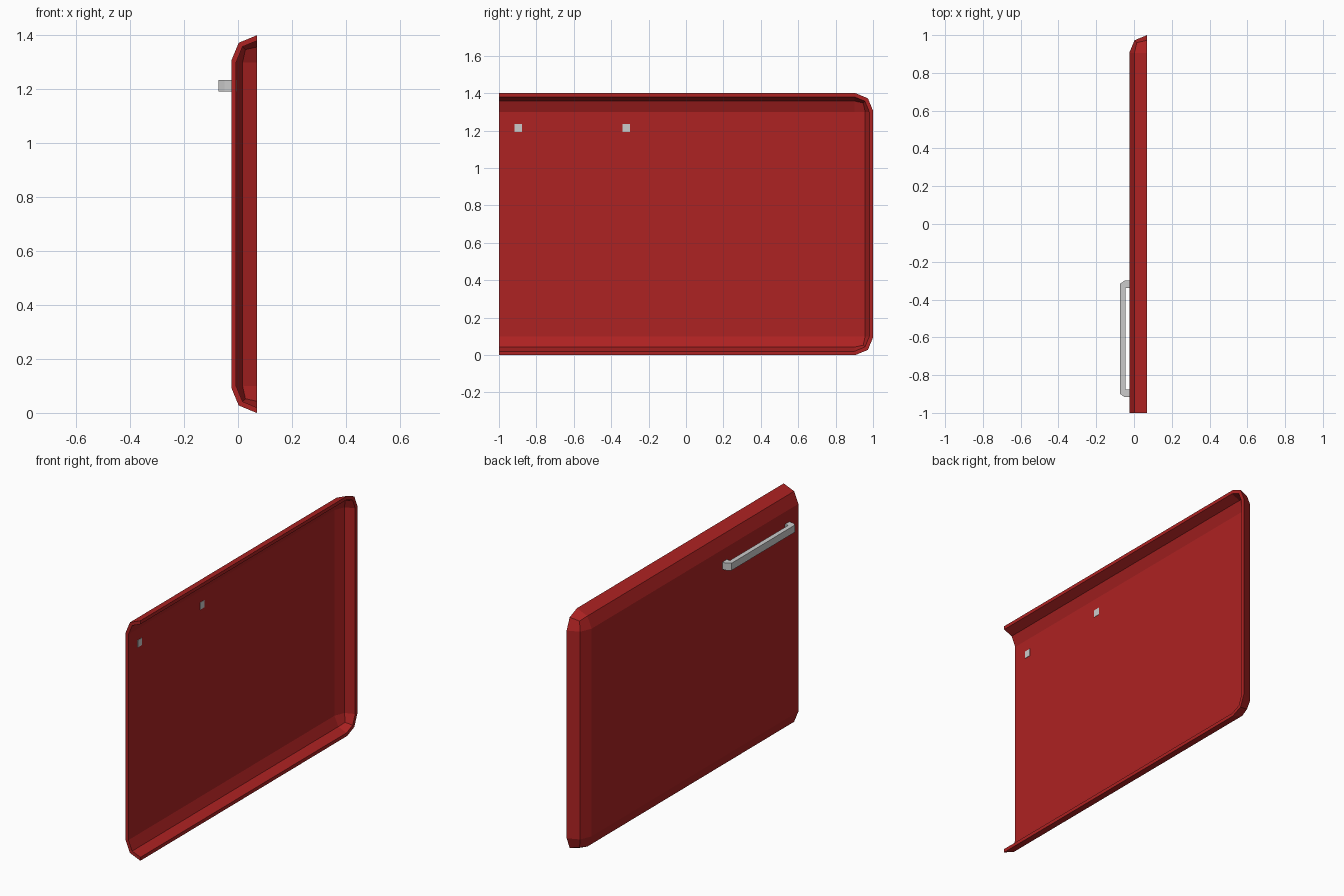
import bpy, bmesh
from mathutils import Vector

if "Cube" in bpy.data.objects:
    bpy.data.objects.remove(bpy.data.objects["Cube"])


def link(name, bm):
    bmesh.ops.recalc_face_normals(bm, faces=bm.faces)
    mesh = bpy.data.meshes.new(name)
    bm.to_mesh(mesh)
    bm.free()
    obj = bpy.data.objects.new(name, mesh)
    bpy.context.collection.objects.link(obj)
    return obj


def rounded_box(name, lo, hi, radius, cuts=()):
    """Box with two-segment rounded edges, optionally sliced flat by planes."""
    lo, hi = Vector(lo), Vector(hi)
    bm = bmesh.new()
    bmesh.ops.create_cube(bm, size=1)
    for v in bm.verts:
        v.co = Vector([lo[i] if v.co[i] < 0 else hi[i] for i in range(3)])
    bmesh.ops.bevel(bm, geom=bm.edges[:], offset=radius, segments=2,
                    profile=0.5, affect='EDGES', clamp_overlap=False)
    for co, no in cuts:
        geom = bm.verts[:] + bm.edges[:] + bm.faces[:]
        res = bmesh.ops.bisect_plane(bm, geom=geom, dist=1e-5, plane_co=co,
                                     plane_no=no, clear_outer=True)
        edges = [e for e in res['geom_cut'] if isinstance(e, bmesh.types.BMEdge)]
        bmesh.ops.contextual_create(bm, geom=edges)
    return link(name, bm)


# Door shell: rounded slab cut flat at the open back and hinge end, then hollowed
door = rounded_box("door_panel", (-0.025, -1.4, 0), (0.4, 1, 1.4), 0.094,
                   [((0.07, 0, 0), (1, 0, 0)), ((0, -1, 0), (0, -1, 0))])
hollow = rounded_box("hollow_cutter", (-0.007, -1.5, 0.018), (0.5, 0.982, 1.382), 0.082)
hollow.hide_render = True
mod = door.modifiers.new("hollow", 'BOOLEAN')
mod.operation = 'DIFFERENCE'
mod.solver = 'EXACT'
mod.object = hollow
bpy.context.view_layer.objects.active = door
bpy.ops.object.modifier_apply(modifier=mod.name)
bpy.data.objects.remove(hollow)

red = bpy.data.materials.new("dark_red")
red.diffuse_color = (0.42, 0.016, 0.016, 1)
red.use_nodes = True
red.node_tree.nodes["Principled BSDF"].inputs["Base Color"].default_value = red.diffuse_color
door.data.materials.clear()
door.data.materials.append(red)

# Handle: bracket outline seen from above, extruded upwards through the panel
half = [(-0.005, 0.308), (-0.05, 0.308), (-0.073, 0.292)]
inner = [(-0.046, 0.268), (-0.005, 0.268)]
mid = -0.608
outline = ([(x, mid + y) for x, y in half] + [(x, mid - y) for x, y in reversed(half)]
           + [(x, mid - y) for x, y in reversed(inner)] + [(x, mid + y) for x, y in inner])
bm = bmesh.new()
face = bm.faces.new([bm.verts.new((x, y, 1.192)) for x, y in outline])
ext = bmesh.ops.extrude_face_region(bm, geom=[face])
bmesh.ops.translate(bm, vec=(0, 0, 0.042),
                    verts=[g for g in ext['geom'] if isinstance(g, bmesh.types.BMVert)])
link("handle", bm)
